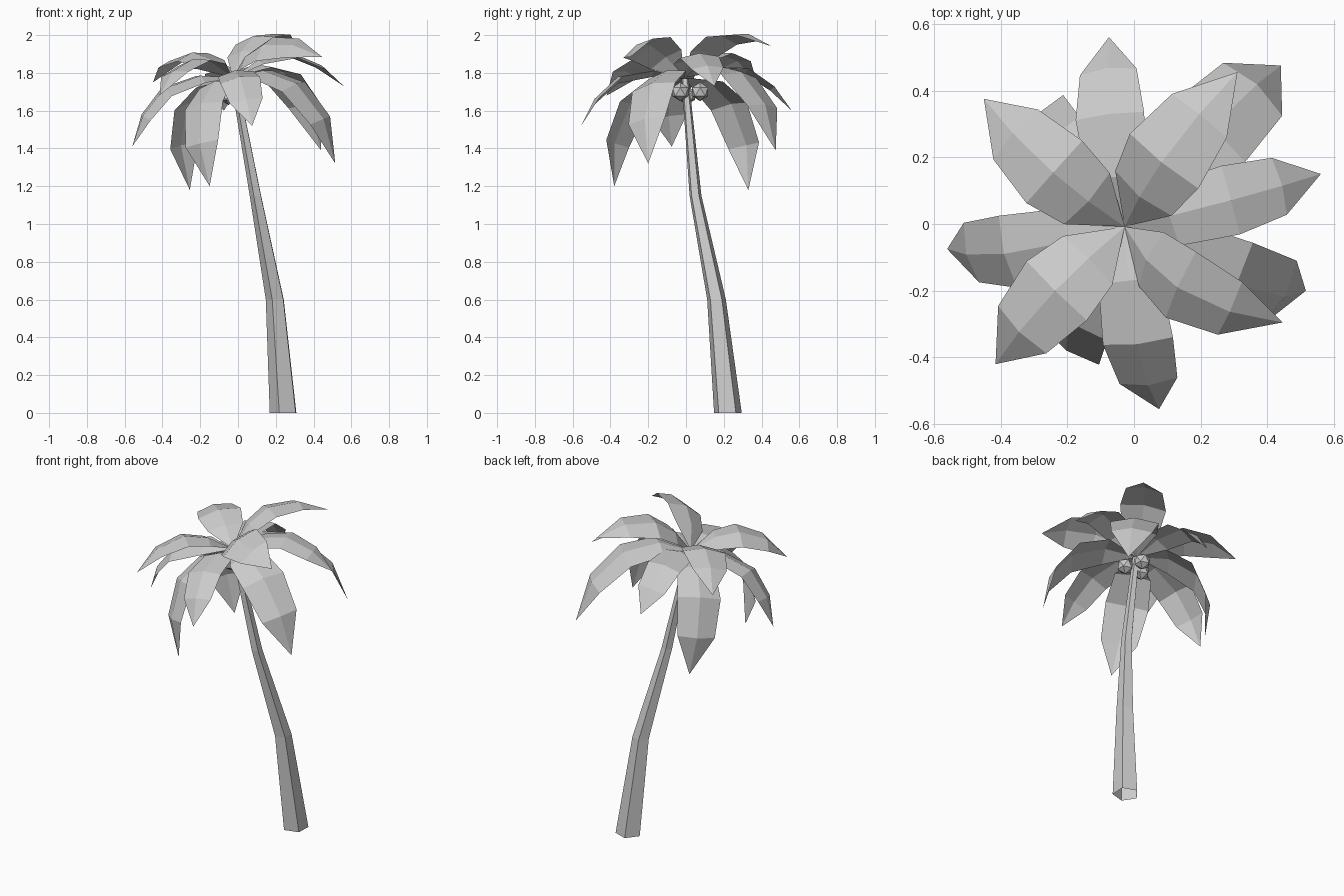
import bpy, bmesh, math
from mathutils import Vector, Matrix

old = bpy.data.objects.get("Cube")
if old:
    bpy.data.objects.remove(old)

grey = bpy.data.materials.new("light grey")
grey.use_nodes = True
colour = (0.6, 0.6, 0.6, 1)
grey.diffuse_color = colour
grey.node_tree.nodes["Principled BSDF"].inputs["Base Color"].default_value = colour


def add_object(name, bm):
    mesh = bpy.data.meshes.new(name)
    bm.to_mesh(mesh)
    bm.free()
    mesh.materials.append(grey)
    obj = bpy.data.objects.new(name, mesh)
    bpy.context.collection.objects.link(obj)


# Trunk: tapering five-sided open tube through leaning rings (x, y, z, radius)
SIDES = 5
rings = [(0.245, 0.221, 0, 0.077), (0.199, 0.161, 0.6, 0.052),
         (0.095, 0.05, 1.15, 0.033), (-0.02, -0.005, 1.77, 0.02)]
bm = bmesh.new()
loops = []
for x, y, z, r in rings:
    angles = [math.radians(250 + 360 / SIDES * i) for i in range(SIDES)]
    loops.append([bm.verts.new((x + r * math.cos(a), y + r * math.sin(a), z)) for a in angles])
for low, high in zip(loops, loops[1:]):
    for i in range(SIDES):
        j = (i + 1) % SIDES
        bm.faces.new((low[i], low[j], high[j], high[i]))
add_object("trunk", bm)

# Crown frame: leans with the trunk
hub = Vector((-0.028, -0.008, 1.775))
up = Vector((-0.26, -0.075, 1)).normalized()
tilt = Vector((0, 0, 1)).rotation_difference(up).to_matrix()


def add_leaf(name, angle, spine, widths, target, roll):
    """Gently folded leaf with a raised midrib, turned, sized and rolled to reach its tip."""
    bm = bmesh.new()
    base = bm.verts.new((0, 0, 0))
    tip = bm.verts.new((spine[-1][0], 0, spine[-1][1]))
    rows = []
    for k, width in enumerate(widths, 1):
        r, z = spine[k]
        along = Vector((spine[k + 1][0] - spine[k - 1][0], 0, spine[k + 1][1] - spine[k - 1][1]))
        normal = along.normalized().cross(Vector((0, 1, 0)))
        ridge = Vector((r, 0, z))
        drop = -normal * width * 0.1
        side = Vector((0, width / 2, 0))
        rows.append([bm.verts.new(p) for p in (ridge + side + drop, ridge, ridge - side + drop)])
    for i in (0, 1):
        bm.faces.new((base, rows[0][i + 1], rows[0][i]))
        for a, b in zip(rows, rows[1:]):
            bm.faces.new((a[i], a[i + 1], b[i + 1], b[i]))
        bm.faces.new((rows[-1][i], rows[-1][i + 1], tip))
    bmesh.ops.recalc_face_normals(bm, faces=bm.faces)
    bm.normal_update()
    if sum(f.normal.z for f in bm.faces) < 0:
        bmesh.ops.reverse_faces(bm, faces=bm.faces)
    bm.transform((tilt @ Matrix.Rotation(math.radians(angle), 3, "Z")).to_4x4())
    reach = Vector(target) - hub
    aim = tip.co.rotation_difference(reach).to_matrix().to_4x4()
    size = Matrix.Scale(reach.length / tip.co.length, 4)
    twist = Matrix.Rotation(math.radians(roll), 4, reach)
    bm.transform(Matrix.Translation(hub) @ twist @ aim @ size)
    add_object(name, bm)


# Three whorls of four leaves: start angle, spine (radius, height), widths, (leaf tip, roll)
whorls = {
    "upper_leaf": (52, [(0, 0), (0.12, 0.105), (0.25, 0.155), (0.42, 0.125), (0.56, 0.025)],
                   (0.205, 0.25, 0.2),
                   [((0.31, 0.455, 1.94), 0), ((-0.45, 0.375, 1.75), 3),
                    ((-0.415, -0.42, 1.68), 0), ((0.445, -0.295, 1.885), 20)]),
    "middle_leaf": (9, [(0, 0), (0.16, 0.05), (0.355, 0.03), (0.49, -0.08), (0.575, -0.22)],
                    (0.19, 0.215, 0.178),
                    [((0.56, 0.15, 1.73), 0), ((-0.075, 0.56, 1.6), 8),
                     ((-0.56, -0.075, 1.41), -10), ((0.075, -0.555, 1.52), -4)]),
    "lower_leaf": (55, [(0, 0), (0.19, 0.02), (0.38, -0.07), (0.508, -0.28), (0.53, -0.53)],
                   (0.23, 0.27, 0.23),
                   [((0.44, 0.475, 1.39), 8), ((-0.255, 0.33, 1.18), 8),
                    ((-0.15, -0.38, 1.2), 0), ((0.515, -0.2, 1.32), -4)]),
}
for name, (start, spine, widths, tips) in whorls.items():
    for i, (target, roll) in enumerate(tips):
        add_leaf(f"{name}_{i + 1}", start + 90 * i, spine, widths, target, roll)

# Coconuts clustered under the crown
for i, spot in enumerate([(0.04, -0.03, 1.70), (0.0, 0.075, 1.70), (-0.05, 0.005, 1.68)]):
    bm = bmesh.new()
    bmesh.ops.create_icosphere(bm, subdivisions=1, radius=0.05, matrix=Matrix.Translation(spot))
    add_object(f"coconut_{i + 1}", bm)
